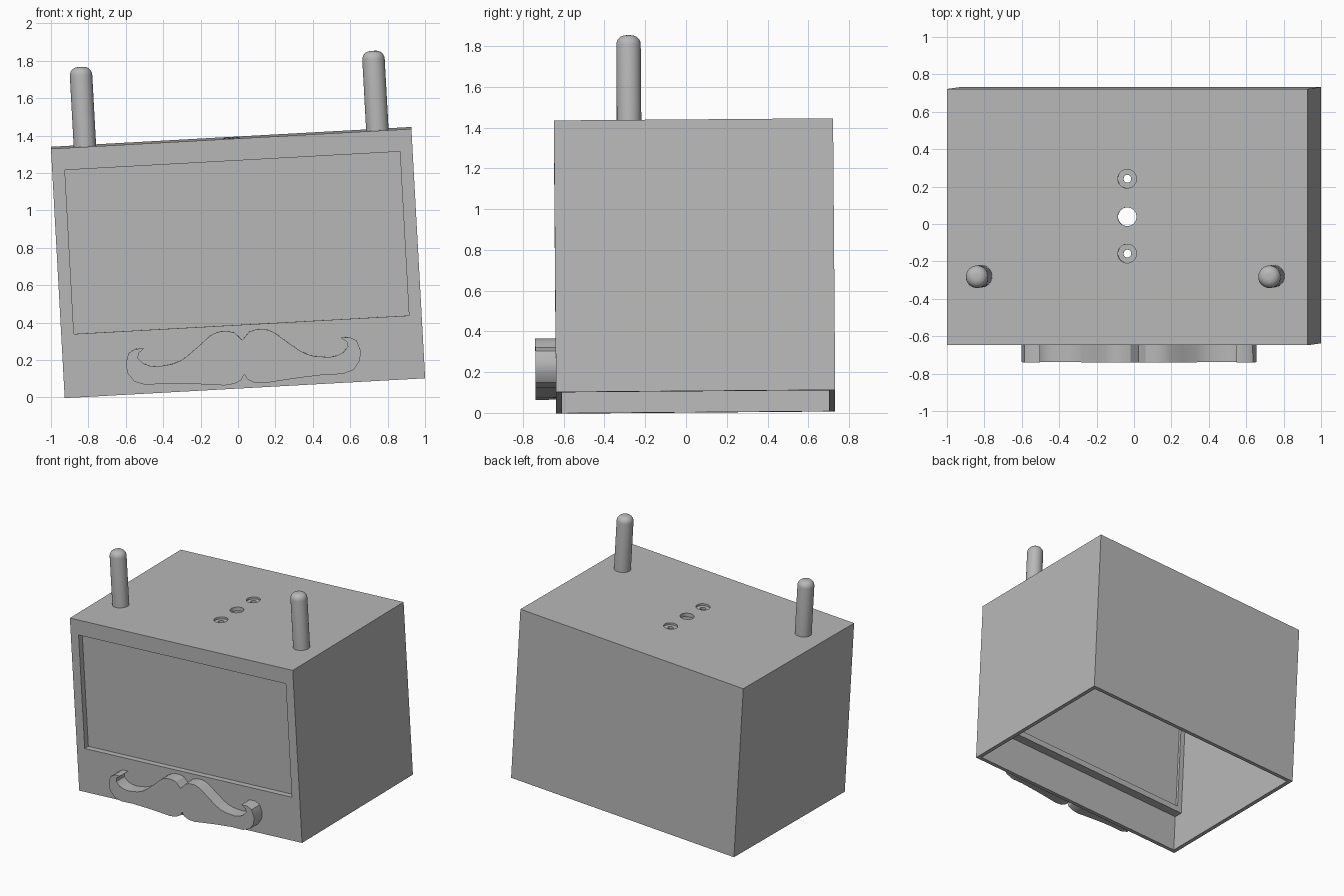
import bpy
import bmesh
from math import radians, pi
from mathutils import Matrix, Vector

default_cube = bpy.data.objects.get("Cube")
if default_cube:
    bpy.data.objects.remove(default_cube, do_unlink=True)

# One plain grey for everything
grey = bpy.data.materials.new("plain_grey")
grey.use_nodes = True
colour = (0.48, 0.48, 0.48, 1)
grey.diffuse_color = colour
grey.node_tree.nodes["Principled BSDF"].inputs["Base Color"].default_value = colour

# Body dimensions, measured about the middle of the body
WIDTH, DEPTH, HEIGHT, WALL = 1.93, 1.37, 1.335, 0.03
FRONT, TOP, BASE = -DEPTH / 2, HEIGHT / 2, -HEIGHT / 2
WINDOW_X, WINDOW_LOW, WINDOW_HIGH = 0.897, -0.328, 0.55

# The whole model leans slightly
LEAN = (Matrix.Translation((0, 0.042, 0.721))
        @ Matrix.Rotation(radians(-3.15), 4, 'Y')
        @ Matrix.Rotation(radians(0.45), 4, 'X'))


def make_object(name, bm):
    bmesh.ops.recalc_face_normals(bm, faces=bm.faces)
    mesh = bpy.data.meshes.new(name)
    bm.to_mesh(mesh)
    bm.free()
    mesh.materials.append(grey)
    obj = bpy.data.objects.new(name, mesh)
    bpy.context.collection.objects.link(obj)
    return obj


def box(name, low, high):
    low, high = Vector(low), Vector(high)
    bm = bmesh.new()
    place = Matrix.Translation((low + high) / 2) @ Matrix.Diagonal((high - low).to_4d())
    bmesh.ops.create_cube(bm, size=1, matrix=place)
    return make_object(name, bm)


def cylinder(name, radius, length, centre, axis='Z', round_top=0):
    bm = bmesh.new()
    bmesh.ops.create_cone(bm, cap_ends=True, segments=40, radius1=radius,
                          radius2=radius, depth=length)
    if round_top:
        rim = [e for e in bm.edges if all(v.co.z > 0 for v in e.verts)]
        bmesh.ops.bevel(bm, geom=rim, offset=round_top, segments=6,
                        profile=0.5, affect='EDGES')
    turn = Matrix.Rotation(pi / 2, 4, 'Y') if axis == 'X' else Matrix()
    bm.transform(Matrix.Translation(centre) @ turn)
    return make_object(name, bm)


def cut(target, cutter):
    cutter.hide_render = True
    mod = target.modifiers.new("cut", 'BOOLEAN')
    mod.operation, mod.solver, mod.object = 'DIFFERENCE', 'EXACT', cutter
    bpy.context.view_layer.objects.active = target
    bpy.ops.object.modifier_apply(modifier=mod.name)
    bpy.data.objects.remove(cutter, do_unlink=True)


def window_cutter():
    return box("window_cutter", (-WINDOW_X, FRONT - 0.1, WINDOW_LOW),
               (WINDOW_X, FRONT + 0.3, WINDOW_HIGH))


# Hollow body, open underneath
inner_x = WIDTH / 2 - WALL
body = box("body", (-WIDTH / 2, FRONT, BASE), (WIDTH / 2, -FRONT, TOP))
cut(body, box("cavity", (-inner_x, FRONT + WALL, BASE - 0.2),
              (inner_x, -FRONT - WALL, TOP - WALL)))
cut(body, window_cutter())

# Roof holes: a plain one between two counterbored ones
cut(body, cylinder("hole", 0.05, 0.2, (0, 0.002, TOP)))
for y in (-0.195, 0.205):
    cut(body, cylinder("bore", 0.05, 0.1, (0, y, TOP + 0.035)))
    cut(body, cylinder("hole", 0.021, 0.2, (0, y, TOP)))

# Side holes
for side in (-1, 1):
    cut(body, cylinder("hole", 0.05, 0.2, (side * WIDTH / 2, -0.068, 0.353), 'X'))

# Raised frame behind the window, holding the screen
frame = box("screen_frame", (-inner_x, FRONT + WALL, WINDOW_LOW - 0.047),
            (inner_x, FRONT + 0.1, TOP - WALL))
cut(frame, window_cutter())
screen = box("screen", (-WINDOW_X, FRONT + 0.045, WINDOW_LOW),
             (WINDOW_X, FRONT + 0.08, WINDOW_HIGH))

# Rounded pegs on the roof
peg_low, peg_high = TOP - 0.02, 1.093
pegs = [cylinder(name, 0.06, peg_high - peg_low,
                 (x, -0.316, (peg_low + peg_high) / 2), round_top=0.045)
        for name, x in (("right_peg", -0.783), ("left_peg", 0.783))]

# Moustache: half outline from the upper notch round to the lower notch
half = [(0, -.41), (.04, -.367), (.075, -.357), (.112, -.356), (.145, -.364),
        (.175, -.38), (.236, -.43), (.303, -.482), (.34, -.503), (.382, -.517),
        (.461, -.526), (.5, -.52), (.535, -.505), (.562, -.475), (.557, -.448),
        (.526, -.425), (.574, -.425), (.611, -.446), (.629, -.5), (.622, -.554),
        (.587, -.6), (.527, -.62), (.43, -.618), (.296, -.627), (.188, -.637),
        (.107, -.646), (.053, -.64), (.017, -.622), (0, -.592)]
outline = half + [(-x, z) for x, z in reversed(half[1:-1])]
bm = bmesh.new()
face = bm.faces.new([bm.verts.new((x, FRONT + 0.005, z)) for x, z in outline])
sweep = bmesh.ops.extrude_face_region(bm, geom=[face], use_keep_orig=True)
bmesh.ops.translate(bm, vec=(0, -0.105, 0),
                    verts=[g for g in sweep["geom"] if isinstance(g, bmesh.types.BMVert)])
moustache = make_object("moustache", bm)

# Lean every part and smooth the round surfaces
bpy.ops.object.select_all(action='DESELECT')
for obj in [body, frame, screen, moustache] + pegs:
    obj.data.transform(LEAN)
    obj.select_set(True)
bpy.context.view_layer.objects.active = body
bpy.ops.object.shade_smooth_by_angle(angle=radians(30))
